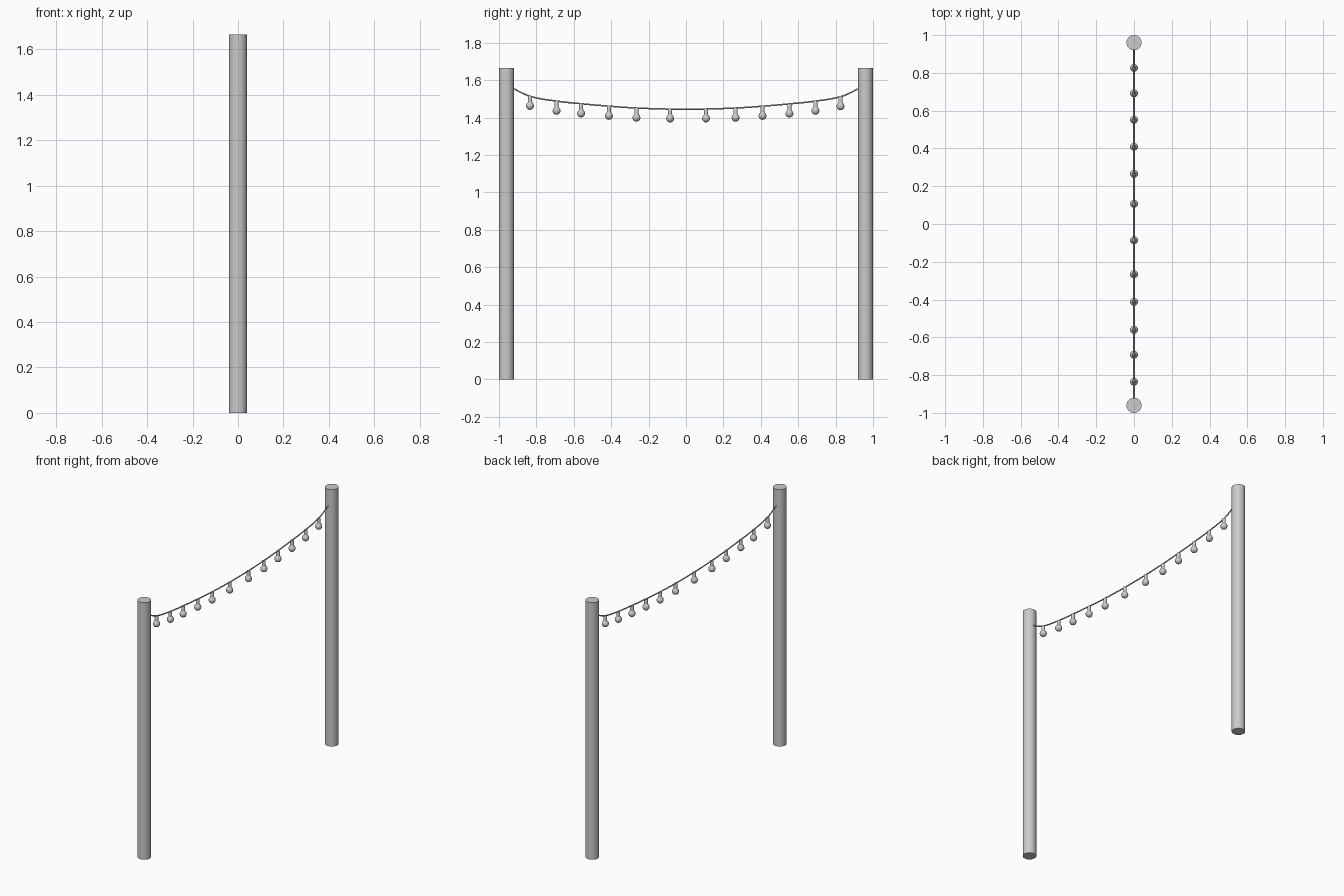
import bpy, bmesh, math

if "Cube" in bpy.data.objects:
    bpy.data.objects.remove(bpy.data.objects["Cube"])

POST_Y, POST_R, POST_H = 0.96, 0.04, 1.665

# half of the sagging wire: (distance from middle, height)
SAG = [(0, 1.445), (0.26, 1.451), (0.41, 1.461), (0.56, 1.474),
       (0.69, 1.488), (0.83, 1.513), (0.88, 1.533), (0.93, 1.56)]


def wire_height(y):
    y = abs(y)
    for (a, za), (b, zb) in zip(SAG, SAG[1:]):
        if y <= b:
            return za + (zb - za) * (y - a) / (b - a)
    return SAG[-1][1]


def lathe(name, profile, sides, loc):
    """Revolve an (r, z) profile around z; zero radius closes the end."""
    bm = bmesh.new()
    rings = []
    for r, z in profile:
        n = 1 if r == 0 else sides
        rings.append([bm.verts.new((r * math.cos(2 * math.pi * i / sides),
                                    r * math.sin(2 * math.pi * i / sides), z))
                      for i in range(n)])
    for lo, hi in zip(rings, rings[1:]):
        for i in range(sides):
            j = (i + 1) % sides
            quad = [lo[i % len(lo)], lo[j % len(lo)], hi[j % len(hi)], hi[i % len(hi)]]
            bm.faces.new(list(dict.fromkeys(quad)))
    bmesh.ops.recalc_face_normals(bm, faces=bm.faces)
    mesh = bpy.data.meshes.new(name)
    bm.to_mesh(mesh)
    bm.free()
    obj = bpy.data.objects.new(name, mesh)
    obj.location = loc
    bpy.context.collection.objects.link(obj)
    bpy.ops.object.select_all(action='DESELECT')
    obj.select_set(True)
    bpy.context.view_layer.objects.active = obj
    bpy.ops.object.shade_smooth_by_angle(angle=math.radians(40))
    return obj


# posts
post_profile = [(0, 0), (POST_R, 0), (POST_R, POST_H), (0, POST_H)]
for side, name in ((-1, "front_post"), (1, "back_post")):
    lathe(name, post_profile, 32, (0, side * POST_Y, 0))

# wire
path = [(-y, z) for y, z in reversed(SAG[1:])] + SAG
curve = bpy.data.curves.new("wire", 'CURVE')
curve.dimensions = '3D'
curve.bevel_depth = 0.004
curve.bevel_resolution = 2
curve.resolution_u = 6
curve.use_fill_caps = True
spline = curve.splines.new('BEZIER')
spline.bezier_points.add(len(path) - 1)
for p, (y, z) in zip(spline.bezier_points, path):
    p.co = (0, y, z)
    p.handle_left_type = p.handle_right_type = 'AUTO'
bpy.context.collection.objects.link(bpy.data.objects.new("wire", curve))

# lamp parts, measured down from the wire
socket_profile = [(0, 0), (0.009, 0), (0.011, -0.004), (0.011, -0.034), (0, -0.034)]
R, CZ = 0.021, -0.052
bulb_profile = [(0, -0.026), (0.010, -0.028)]
bulb_profile += [(R * math.sin(math.radians(a)), CZ + R * math.cos(math.radians(a)))
                 for a in range(40, 180, 14)]
bulb_profile += [(0, CZ - R)]

LAMP_Y = [-0.834, -0.692, -0.561, -0.412, -0.265, -0.085,
          0.107, 0.265, 0.409, 0.553, 0.692, 0.826]
for i, y in enumerate(LAMP_Y, 1):
    loc = (0, y, wire_height(y))
    lathe(f"socket_{i}", socket_profile, 16, loc)
    lathe(f"bulb_{i}", bulb_profile, 20, loc)
